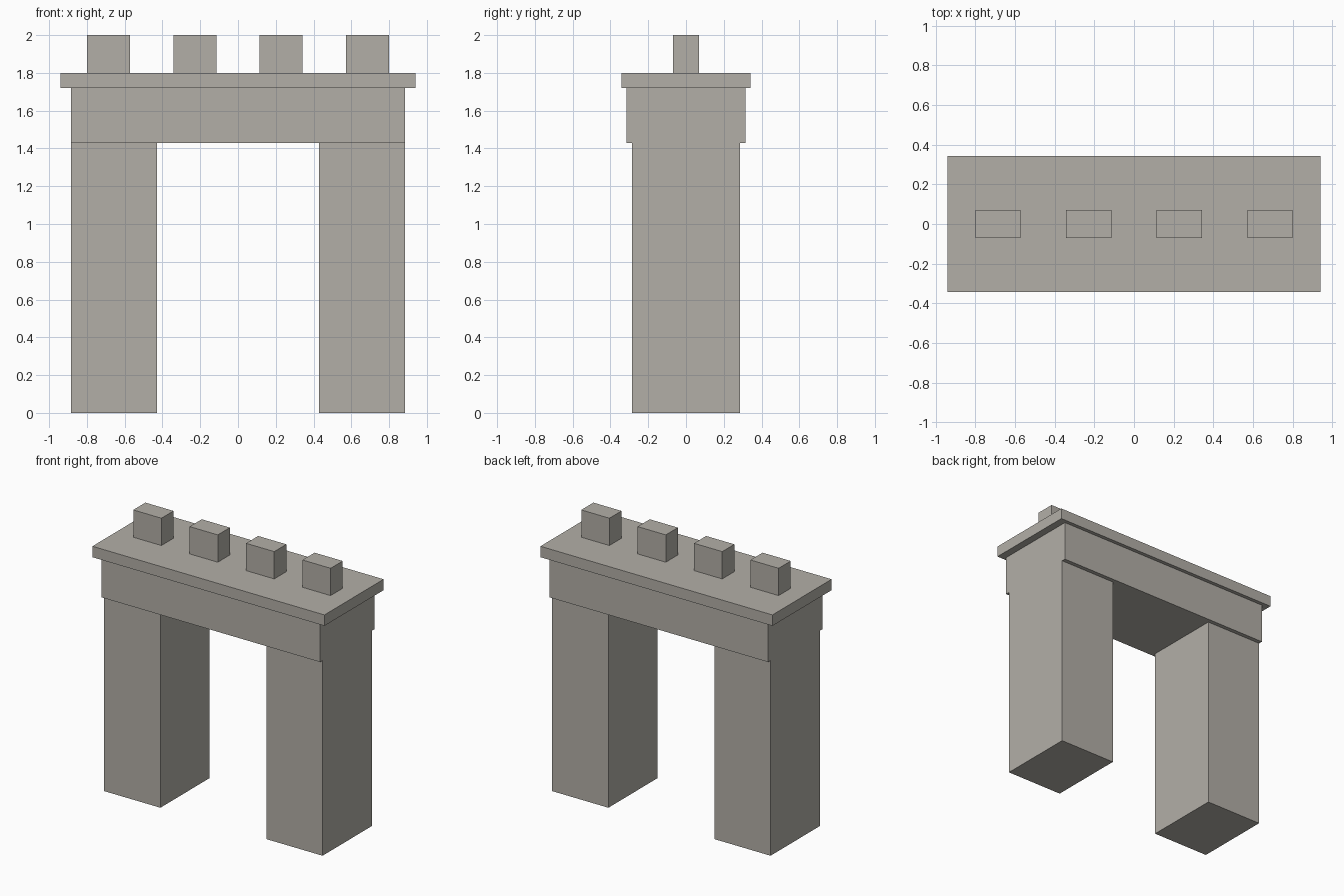
import bpy

cube = bpy.data.objects.get("Cube")
if cube:
    bpy.data.objects.remove(cube, do_unlink=True)

# Single stone colour
stone = bpy.data.materials.new("warm_grey_stone")
stone.use_nodes = True
colour = (0.45, 0.43, 0.39, 1.0)
stone.diffuse_color = colour
shader = next(n for n in stone.node_tree.nodes if n.type == "BSDF_PRINCIPLED")
shader.inputs["Base Color"].default_value = colour


def block(name, x, width, depth, bottom, top):
    """Box centred on y = 0, spanning bottom to top."""
    bpy.ops.mesh.primitive_cube_add(size=1, location=(x, 0, (bottom + top) / 2))
    obj = bpy.context.object
    obj.name = name
    obj.scale = (width, depth, top - bottom)
    bpy.ops.object.transform_apply(location=False, rotation=False, scale=True)
    obj.data.materials.append(stone)
    return obj


SPRING, LINTEL_TOP, SLAB_TOP, TOP = 1.43, 1.72, 1.80, 2.0

# Pillars either side of the opening
for side, sign in (("left", 1), ("right", -1)):
    block(f"{side}_pillar", sign * 0.657, 0.456, 0.57, 0, SPRING)

# Lintel and overhanging cornice
block("lintel", 0, 1.77, 0.63, SPRING, LINTEL_TOP)
block("cornice_slab", 0, 1.88, 0.684, LINTEL_TOP, SLAB_TOP)

# Evenly spaced battlement blocks
for i in range(4):
    block(f"battlement_{i + 1}", (i - 1.5) * 0.457, 0.228, 0.14, SLAB_TOP, TOP)
